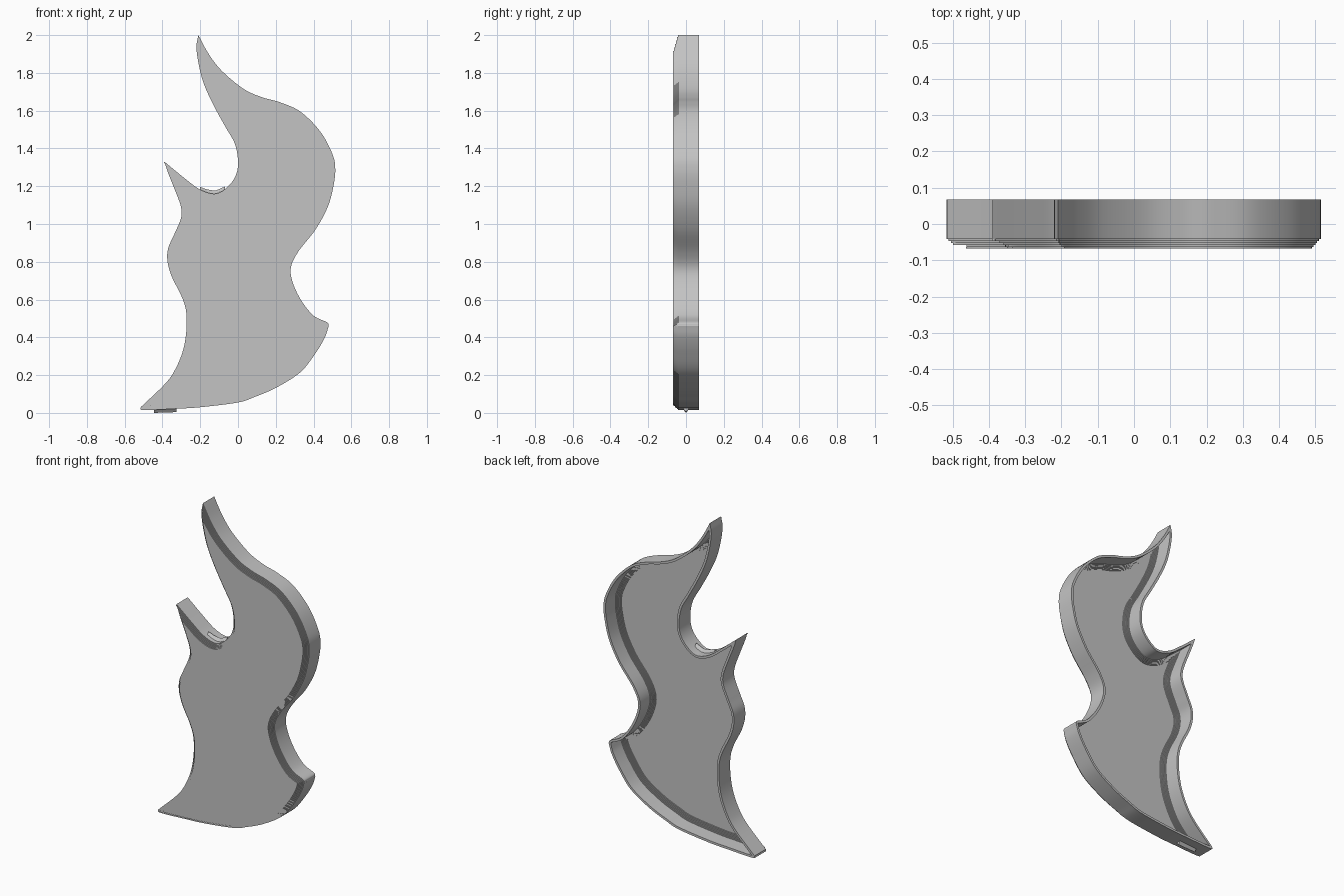
import bpy
import bmesh
from mathutils import Vector, kdtree

cube = bpy.data.objects.get("Cube")
if cube:
    bpy.data.objects.remove(cube, do_unlink=True)

grey = bpy.data.materials.new("plain_grey")
grey.use_nodes = True
grey.diffuse_color = (0.55, 0.55, 0.55, 1)
shader = grey.node_tree.nodes["Principled BSDF"]
shader.inputs["Base Color"].default_value = grey.diffuse_color
shader.inputs["Roughness"].default_value = 0.7

# Flame outline, clockwise from the top tip; each edge runs between two sharp tips
right_edge = [(-.21, 2), (-.155, 1.9), (-.085, 1.81), (.03, 1.715), (.13, 1.67),
              (.22, 1.645), (.33, 1.595), (.435, 1.49), (.5, 1.37), (.515, 1.29),
              (.505, 1.2), (.475, 1.09), (.41, .97), (.32, .855), (.28, .77),
              (.29, .69), (.335, .595), (.4, .515), (.47, .48), (.48, .46)]
bottom_edge = [(.48, .46), (.46, .4), (.41, .315), (.33, .215), (.205, .135),
               (.09, .085), (0, .055), (-.2, .03), (-.33, .022), (-.5, .015), (-.515, .03)]
left_edge = [(-.515, .03), (-.385, .155), (-.33, .235), (-.29, .335), (-.273, .44),
             (-.275, .54), (-.3, .62), (-.35, .72), (-.373, .8), (-.37, .87),
             (-.34, .94), (-.302, 1.03), (-.302, 1.09), (-.33, 1.17), (-.37, 1.27), (-.39, 1.33)]
notch_edge = [(-.39, 1.33), (-.28, 1.24), (-.205, 1.185), (-.13, 1.16), (-.075, 1.18),
              (-.02, 1.24), (0, 1.315), (-.015, 1.42), (-.07, 1.52), (-.13, 1.63),
              (-.18, 1.74), (-.207, 1.84), (-.22, 1.935), (-.21, 2)]


def smooth_path(points, steps=7):
    """Sample a smooth curve through the points, leaving out the last one."""
    pts = [Vector(p) for p in points]
    pts = [pts[0] * 2 - pts[1]] + pts + [pts[-1] * 2 - pts[-2]]
    out = []
    for a, b, c, d in zip(pts, pts[1:], pts[2:], pts[3:]):
        for i in range(steps):
            t = i / steps
            out.append((b * 2 + (c - a) * t + (a * 2 - b * 5 + c * 4 - d) * t * t
                        + (b * 3 - a - c * 3 + d) * t ** 3) / 2)
    return out


outline = [p for edge in (right_edge, bottom_edge, left_edge, notch_edge)
           for p in smooth_path(edge)]
count = len(outline)
tree = kdtree.KDTree(count)
for index, point in enumerate(outline):
    tree.insert(point.to_3d(), index)
tree.balance()


def inset(distance):
    """Offset the outline inwards, gathering crossed points at each tip."""
    if distance == 0:
        return outline
    moved, valid = [], []
    for i, p in enumerate(outline):
        along = (outline[(i + 1) % count] - outline[i - 1]).normalized()
        q = p + Vector((along.y, -along.x)) * distance
        moved.append(q)
        valid.append(tree.find(q.to_3d())[2] > distance * 0.97)
    result = []
    for i in range(count):
        lo = hi = i
        while not valid[lo % count]:
            lo -= 1
        while not valid[hi % count]:
            hi += 1
        result.append((moved[lo % count] + moved[hi % count]) / 2)
    return result


def terrace(distance, y, end_y, layers=5, width=0.025):
    """Stepped bevel: (inset, y) pairs from a wall to a flat face."""
    steps = []
    for k in range(layers):
        steps.append((distance + width * k / layers, y + (end_y - y) * k / layers))
        steps.append((distance + width * (k + 1) / layers, steps[-1][1]))
    return steps + [(distance + width, end_y)]


def finish(name, bm):
    bmesh.ops.remove_doubles(bm, verts=bm.verts, dist=0.0001)
    bmesh.ops.recalc_face_normals(bm, faces=bm.faces)
    mesh = bpy.data.meshes.new(name)
    bm.to_mesh(mesh)
    bm.free()
    mesh.materials.append(grey)
    obj = bpy.data.objects.new(name, mesh)
    bpy.context.collection.objects.link(obj)
    bpy.ops.object.select_all(action="DESELECT")
    obj.select_set(True)
    bpy.context.view_layer.objects.active = obj
    bpy.ops.object.shade_smooth_by_angle(angle=0.5)


# Flame tray: terraced front, thin rim, hollow open back
rim, front, floor, wall = 0.068, -0.068, -0.052, 0.014
section = terrace(0, -0.042, front)[::-1] + [(0, rim), (wall, rim)] + terrace(wall, -0.027, floor)
bm = bmesh.new()
rings = [[bm.verts.new((p.x, y, p.y)) for p in inset(d)] for d, y in section]
for a, b in zip(rings, rings[1:]):
    for i in range(count):
        j = (i + 1) % count
        bm.faces.new((a[i], a[j], b[j], b[i]))
bm.faces.new(rings[0])
bm.faces.new(rings[-1])
finish("flame_tray", bm)


# Small ridges on the outer wall
def ridge(name, path, rise):
    bm = bmesh.new()
    for start, end in zip(path, path[1:]):
        corners = [bm.verts.new((x, y, z + h)) for x, z in (start, end)
                   for y, h in ((-0.016, 0), (0.016, 0), (0, rise))]
        bmesh.ops.convex_hull(bm, input=corners)
    finish(name, bm)


ridge("bottom_ridge", [(-.445, .02), (-.325, .024)], -0.02)
ridge("notch_ridge", [(-.2, 1.178), (-.165, 1.165), (-.12, 1.158), (-.07, 1.18)], 0.018)
